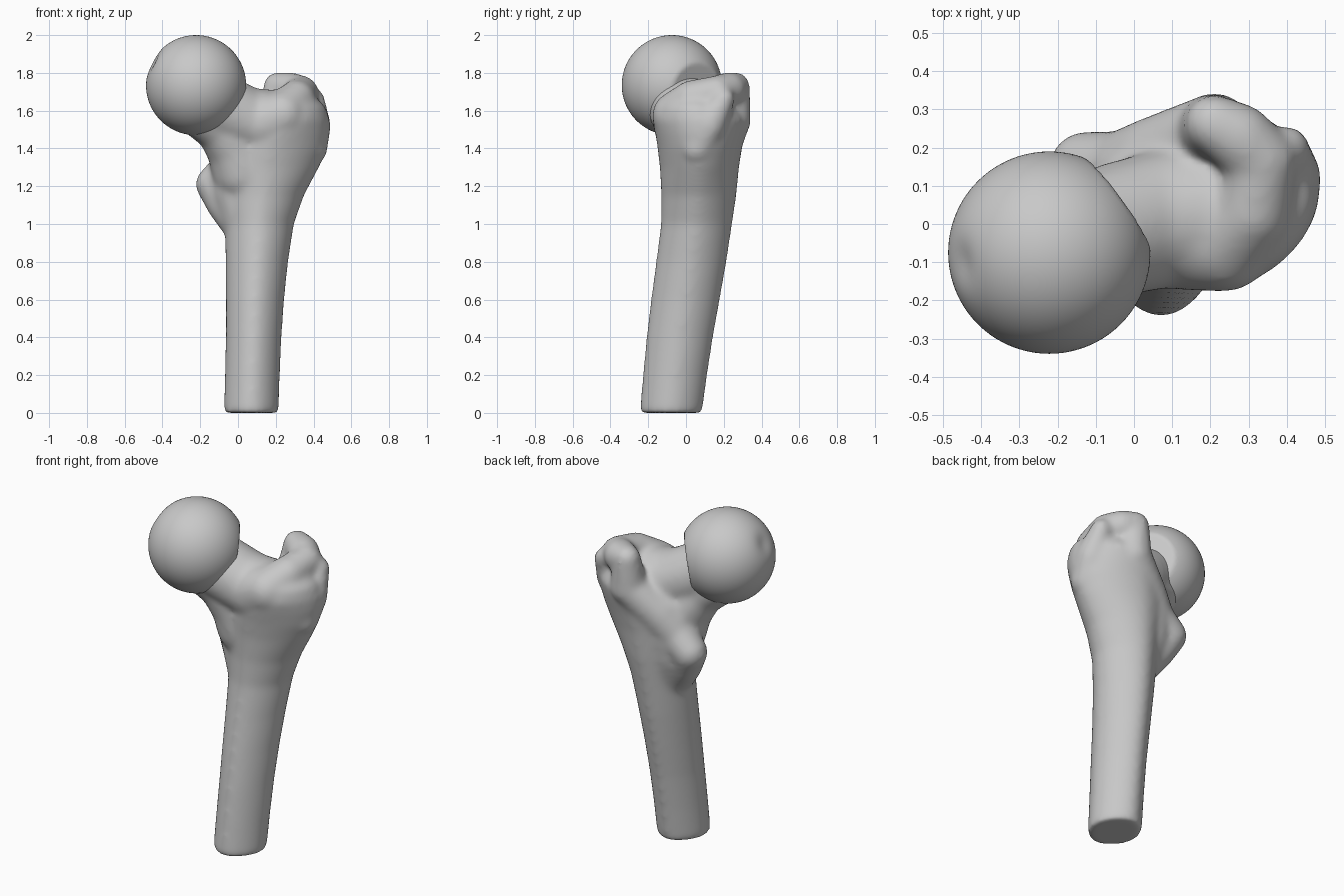
import bpy, bmesh, math
from mathutils import Matrix, Vector

cube = bpy.data.objects.get("Cube")
if cube:
    bpy.data.objects.remove(cube, do_unlink=True)

bone = bpy.data.materials.new("bone grey")
bone.use_nodes = True
bone.diffuse_color = (0.58, 0.58, 0.58, 1)
bone.node_tree.nodes["Principled BSDF"].inputs["Base Color"].default_value = bone.diffuse_color


def finish(bm, name):
    """Turn a bmesh into a named, smooth, coloured object."""
    bmesh.ops.recalc_face_normals(bm, faces=bm.faces)
    mesh = bpy.data.meshes.new(name)
    bm.to_mesh(mesh)
    bm.free()
    mesh.materials.append(bone)
    obj = bpy.data.objects.new(name, mesh)
    bpy.context.collection.objects.link(obj)
    mesh.polygons.foreach_set("use_smooth", [True] * len(mesh.polygons))
    return obj


def rounded(value, power=1.15):
    """Pull a sine or cosine in a little, so the section is slimmer on its diagonals."""
    return math.copysign(abs(value) ** power, value)


def loft(bm, rings, sides=40):
    """Stack horizontal sections given as z, centre x, centre y, radius x, radius y."""
    loops = []
    for z, cx, cy, rx, ry in rings:
        angles = [math.tau * i / sides for i in range(sides)]
        loops.append([bm.verts.new((cx + rx * rounded(math.cos(a)), cy + ry * rounded(math.sin(a)), z))
                      for a in angles])
    for low, high in zip(loops, loops[1:]):
        for i in range(sides):
            j = (i + 1) % sides
            bm.faces.new((low[i], low[j], high[j], high[i]))
    bm.faces.new(loops[0])
    bm.faces.new(loops[-1])


def stroke(bm, points, steps=6):
    """Run an ellipsoid along a path of (centre, radii) pairs."""
    for (c0, r0), (c1, r1) in zip(points, points[1:]):
        for i in range(steps + 1):
            t = i / steps
            spot = Vector(c0).lerp(Vector(c1), t)
            size = Vector(r0).lerp(Vector(r1), t)
            bmesh.ops.create_icosphere(bm, subdivisions=3, radius=1,
                                       matrix=Matrix.LocRotScale(spot, None, size))


def ball(x, y, z, r):
    return (x, y, z), (r, r, r)


bm = bmesh.new()

# Shaft widening into the upper body
loft(bm, [
    (0, .07, -.08, .146, .166),
    (.2, .076, -.058, .146, .171),
    (.4, .083, -.033, .148, .177),
    (.6, .09, -.003, .155, .183),
    (.8, .10, .028, .166, .187),
    (1.0, .114, .056, .183, .189),
    (1.15, .13, .068, .22, .199),
    (1.3, .145, .071, .285, .21),
    (1.4, .167, .073, .305, .224),
    (1.48, .20, .075, .285, .237),
    (1.55, .24, .075, .245, .242),
    (1.62, .28, .065, .185, .2),
    (1.68, .29, .05, .11, .13),
])

# Neck, with the curved underside that carries it into the shaft
stroke(bm, [((-.2, -.06, 1.68), (.12, .17, .19)),
            ((-.05, -.015, 1.60), (.12, .18, .185)),
            ((.08, .015, 1.54), (.12, .185, .18)),
            ((.22, .03, 1.51), (.12, .19, .20))])
stroke(bm, [ball(-.24, -.06, 1.64, .15), ball(-.08, -.01, 1.51, .145),
            ball(.005, .03, 1.39, .168), ball(.04, .05, 1.28, .18)])

# Greater trochanter: hooked back edge, outer ridge, front bump
stroke(bm, [ball(.21, .262, 1.728, .077), ball(.275, .225, 1.712, .093),
            ball(.335, .165, 1.695, .092), ball(.31, .03, 1.66, .102),
            ball(.235, -.05, 1.575, .13), ball(.13, -.01, 1.53, .165)])
stroke(bm, [ball(.40, .20, 1.66, .06), ball(.40, .12, 1.52, .093),
            ball(.385, .06, 1.40, .09)])

# Crest running down the back to the lesser trochanter
stroke(bm, [ball(.21, .262, 1.728, .077), ball(.21, .24, 1.55, .105),
            ball(.06, .17, 1.40, .115), ball(-.03, .13, 1.29, .115),
            ball(-.125, .145, 1.21, .10), ball(-.07, .11, 1.10, .095),
            ball(.02, .065, .97, .09)])

# Broad root under the lesser trochanter
stroke(bm, [ball(.02, .09, 1.28, .165), ball(.015, .085, 1.17, .155),
            ball(.06, .06, 1.0, .14)])

# Fuse the overlapping volumes into one soft surface
body = finish(bm, "bone_body")
remesh = body.modifiers.new("Fuse", "REMESH")
remesh.mode = "VOXEL"
remesh.voxel_size = 0.013
remesh.use_smooth_shade = True
soften = body.modifiers.new("Soften", "SMOOTH")
soften.factor = 0.5
soften.iterations = 24
bpy.context.view_layer.objects.active = body
for modifier in list(body.modifiers):
    bpy.ops.object.modifier_apply(modifier=modifier.name)

# Ball head with a shallow pit on its inner side and a flattened rim at the neck
bm = bmesh.new()
bmesh.ops.create_icosphere(bm, subdivisions=5, radius=.265)
pit = Vector((-.86, -.1, .45)).normalized()
rim = Vector((.8, .58, -.15)).normalized()
for v in bm.verts:
    spread = v.co.angle(pit) / .22
    v.co *= 1 - .06 * math.exp(-spread * spread)
    v.co -= rim * max(0, v.co.dot(rim) - .216)
bmesh.ops.translate(bm, verts=bm.verts, vec=(-.222, -.075, 1.735))
finish(bm, "ball_head")
